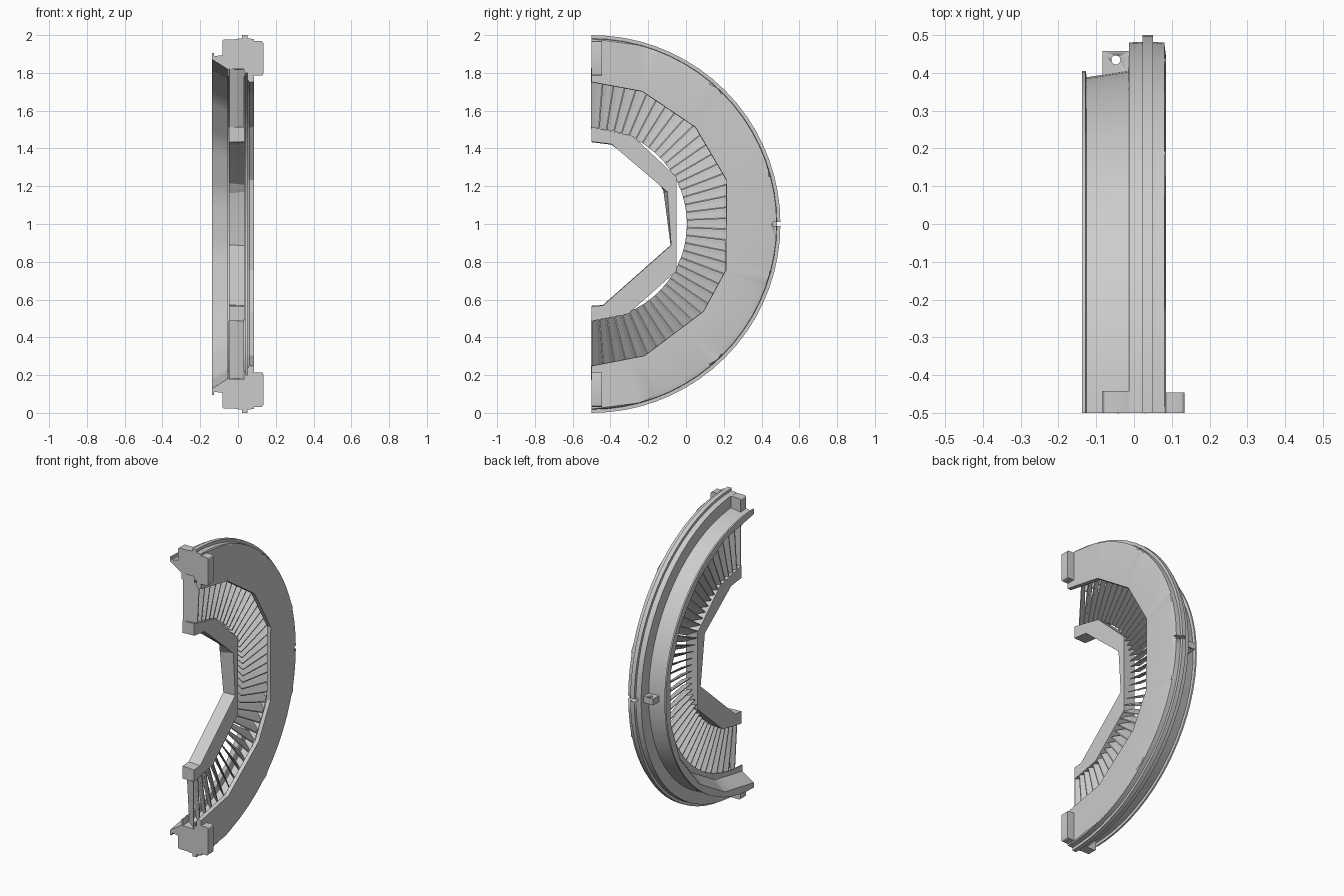
import bpy, bmesh, math
from math import radians, cos, sin

if "Cube" in bpy.data.objects:
    bpy.data.objects.remove(bpy.data.objects["Cube"])

CY, CZ = -0.5, 1.0                      # ring axis runs along x through here
SMOOTH = list(range(-90, 91, 5))        # finely divided arc
FACE = [-90, -75, -47, -16, 17, 47, 75, 90]
BORE = [-90, -68, -38, -19, 18, 43, 69, 90]
MID = [-90, -70, -50, -30, -10, 10, 30, 50, 70, 90]
HUB_OUT = [-90, -68, -29, 29, 65, 90]
HUB_IN = [-90, -82, -15, 23, 76, 90]
HUB_BACK = [-90, -82, -15, 30, 76, 90]


def polar(x, r, deg):
    a = radians(deg)
    return (x, CY + r * cos(a), CZ + r * sin(a))


def chord_radius(r, corners, deg):
    """Radius at an angle on a polygonal arc with the given corner angles."""
    for a, b in zip(corners, corners[1:]):
        if a <= deg <= b:
            return r * cos(radians((b - a) / 2)) / cos(radians(deg - (a + b) / 2))


def make_object(name, bm, smooth=True, angle=25):
    bmesh.ops.recalc_face_normals(bm, faces=bm.faces)
    me = bpy.data.meshes.new(name)
    bm.to_mesh(me)
    bm.free()
    ob = bpy.data.objects.new(name, me)
    bpy.context.collection.objects.link(ob)
    if smooth:
        bpy.ops.object.select_all(action='DESELECT')
        ob.select_set(True)
        bpy.context.view_layer.objects.active = ob
        bpy.ops.object.shade_smooth_by_angle(angle=radians(angle))
    return ob


def half_ring(name, profile, angle=25):
    """Sweep a closed (x, r, corner angles) profile through a half turn."""
    steps = sorted({a for p in profile for a in p[2]} | set(SMOOTH))
    bm = bmesh.new()
    rows = [[bm.verts.new(polar(x, chord_radius(r, c, d), d)) for x, r, c in profile]
            for d in steps]
    n = len(profile)
    for p, q in zip(rows, rows[1:]):
        for i in range(n):
            j = (i + 1) % n
            bm.faces.new((p[i], p[j], q[j], q[i]))
    bm.faces.new(rows[0])
    bm.faces.new(rows[-1])
    return make_object(name, bm, True, angle)


def box(name, lo, hi, bevel=0.0):
    bm = bmesh.new()
    bmesh.ops.create_cube(bm, size=1)
    for v in bm.verts:
        v.co = [(l + h) / 2 + c * (h - l) for l, h, c in zip(lo, hi, v.co)]
    if bevel:
        edges = [e for e in bm.edges if abs(e.verts[0].co.y - e.verts[1].co.y) > 1e-4]
        bmesh.ops.bevel(bm, geom=edges, offset=bevel, segments=3, profile=0.5, affect='EDGES')
    return make_object(name, bm)


def cut(ob, cutter):
    m = ob.modifiers.new("cut", 'BOOLEAN')
    m.operation, m.object, m.solver = 'DIFFERENCE', cutter, 'EXACT'
    cutter.hide_render = True
    bpy.context.view_layer.objects.active = ob
    bpy.ops.object.modifier_apply(modifier=m.name)
    bpy.data.objects.remove(cutter)


# Outer casing with flange, rear groove, cone lip and vane channel
casing = half_ring("outer_casing", [
    (-0.138, 0.905, SMOOTH), (-0.138, 0.872, MID), (-0.055, 0.82, MID),
    (-0.055, 0.78, SMOOTH), (-0.047, 0.78, SMOOTH), (-0.047, 0.82, SMOOTH),
    (0.033, 0.82, SMOOTH), (0.033, 0.78, SMOOTH), (0.041, 0.78, SMOOTH),
    (0.041, 0.80, SMOOTH), (0.05, 0.80, SMOOTH), (0.05, 0.765, BORE),
    (0.06, 0.75, BORE), (0.085, 0.752, BORE), (0.085, 0.98, FACE),
    (0.08, 0.98, SMOOTH), (0.05, 0.982, SMOOTH), (0.05, 1.0, SMOOTH),
    (0.022, 1.0, SMOOTH), (0.022, 0.982, SMOOTH), (-0.013, 0.98, SMOOTH),
    (-0.015, 0.905, SMOOTH), (-0.06, 0.898, SMOOTH), (-0.125, 0.888, SMOOTH),
    (-0.128, 0.905, SMOOTH)])

# Locating slot in the flange
cut(casing, box("slot_cutter", (0.01, 0.46, 0.99), (0.12, 0.53, 1.01)))

# Faceted inner hub ring
half_ring("inner_hub", [
    (-0.048, 0.433, HUB_BACK), (0.035, 0.436, HUB_IN),
    (0.035, 0.514, HUB_OUT), (-0.048, 0.514, HUB_OUT)], 15)

# Slanted, slightly curved guide vanes between hub and casing
COUNT = 39
PITCH = 180 / COUNT
bm = bmesh.new()
for k in range(COUNT):
    mid = -90 + PITCH * (k + 0.5)
    layers = []
    for r in (0.505, 0.825):
        side = []
        for x, t in ((-0.044, 0.48), (-0.008, 0.08), (0.032, -0.48)):
            half = math.degrees(0.003 / r)
            side.append([bm.verts.new(polar(x, r, mid + t * PITCH + s * half)) for s in (-1, 1)])
        layers.append([s[0] for s in side] + [s[1] for s in reversed(side)])
    a, b = layers
    for i in range(6):
        j = (i + 1) % 6
        bm.faces.new((a[i], a[j], b[j], b[i]))
    bm.faces.new(a)
    bm.faces.new(b)
make_object("guide_vanes", bm, smooth=False)

# Joint blocks at both split ends, front and rear of the casing
for label, s in (("upper", 1), ("lower", -1)):
    def span(r0, r1):
        return sorted((CZ + s * r0, CZ + s * r1))
    z0, z1 = span(0.785, 0.968)
    box(label + "_front_joint_block", (0.06, -0.5, z0), (0.134, -0.445, z1), 0.012)
    z0, z1 = span(0.86, 0.978)
    box(label + "_rear_joint_block", (-0.083, -0.5, z0), (0.0, -0.442, z1), 0.012)

# Rear lug with a through hole
lug = box("rear_lug", (-0.083, 0.37, 0.98), (-0.01, 0.457, 1.02))
bm = bmesh.new()
bmesh.ops.create_cone(bm, cap_ends=True, segments=20, radius1=0.012, radius2=0.012, depth=0.2)
bmesh.ops.translate(bm, verts=bm.verts, vec=(-0.048, 0.434, 1.0))
cut(lug, make_object("lug_hole_cutter", bm))
